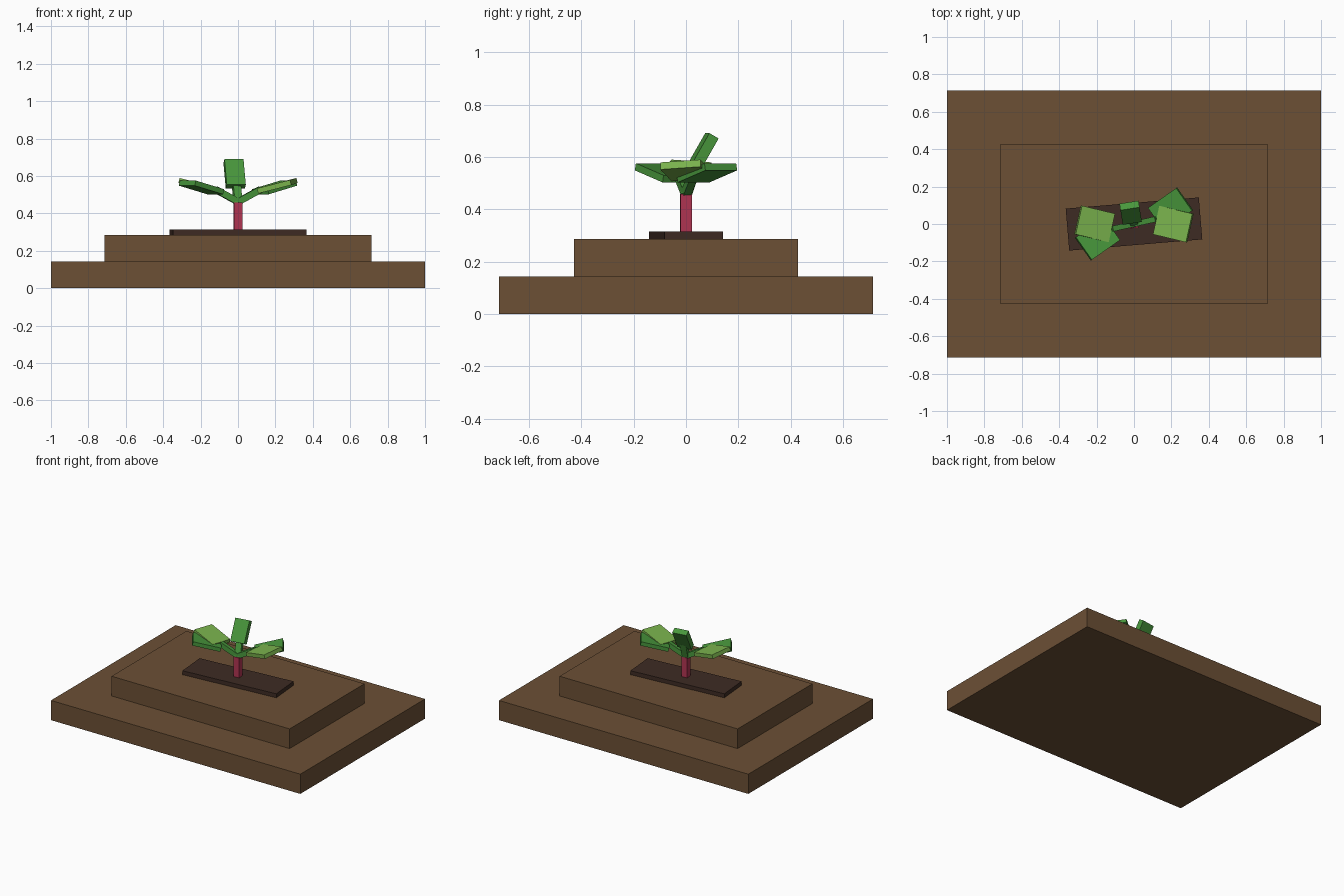
import bpy
from math import radians
from mathutils import Vector

cube = bpy.data.objects.get("Cube")
if cube:
    bpy.data.objects.remove(cube, do_unlink=True)


def material(name, color):
    m = bpy.data.materials.new(name)
    m.use_nodes = True
    m.diffuse_color = (*color, 1)
    m.node_tree.nodes["Principled BSDF"].inputs["Base Color"].default_value = (*color, 1)
    return m


soil = material("soil brown", (0.150, 0.080, 0.036))
dark_soil = material("dark soil", (0.048, 0.024, 0.017))
red = material("stem red", (0.44, 0.035, 0.085))
green = material("leaf green", (0.065, 0.31, 0.045))
light_green = material("light leaf green", (0.20, 0.46, 0.076))


def box(name, mat, center, size, rot=(0, 0, 0)):
    """Box with a full size and XYZ rotation in degrees."""
    bpy.ops.mesh.primitive_cube_add(size=1, location=center,
                                    rotation=[radians(a) for a in rot])
    ob = bpy.context.object
    ob.name = name
    ob.scale = size
    ob.data.materials.append(mat)
    return ob


def rod(name, mat, start, end, width, depth):
    """Square rod between two points."""
    a, b = Vector(start), Vector(end)
    ob = box(name, mat, (a + b) / 2, (width, depth, (b - a).length))
    ob.rotation_euler = (b - a).to_track_quat('Z', 'Y').to_euler()
    return ob


# Stepped soil mound
step = 1 / 7
box("base_step", soil, (0, 0, step / 2), (2, 10 * step, step))
box("upper_step", soil, (0, 0, step * 1.5), (10 * step, 6 * step, step))
box("planting_bed", dark_soil, (0, 0, 0.30), (0.714, 0.225, 0.029), (0, 0, 4.8))

# Stem
box("stem", red, (0, 0, 0.385), (0.044, 0.044, 0.145), (0, 0, 4.8))

# Side leaves, repeated by a half turn about the stem
for side, s, turn in (("left", 1, 0), ("right", -1, 180)):
    rod(side + "_leaf_stalk", green, (0, 0, 0.462), (s * 0.12, s * 0.027, 0.528), 0.03, 0.035)
    box(side + "_leaf_lower", green, (s * 0.195, s * 0.08, 0.539),
        (0.19, 0.148, 0.028), (0, -14, 35 + turn))
    box(side + "_leaf_upper", light_green, (s * 0.21, 0, 0.548),
        (0.187, 0.157, 0.028), (4, -14, -13.5 + turn))

# Upright centre leaf, leaning back
rod("centre_leaf_stalk", green, (0, 0, 0.455), (-0.01, 0.04, 0.57), 0.042, 0.035)
box("centre_leaf", green, (-0.018, 0.06, 0.612), (0.103, 0.041, 0.158), (-30, 0, 9))
